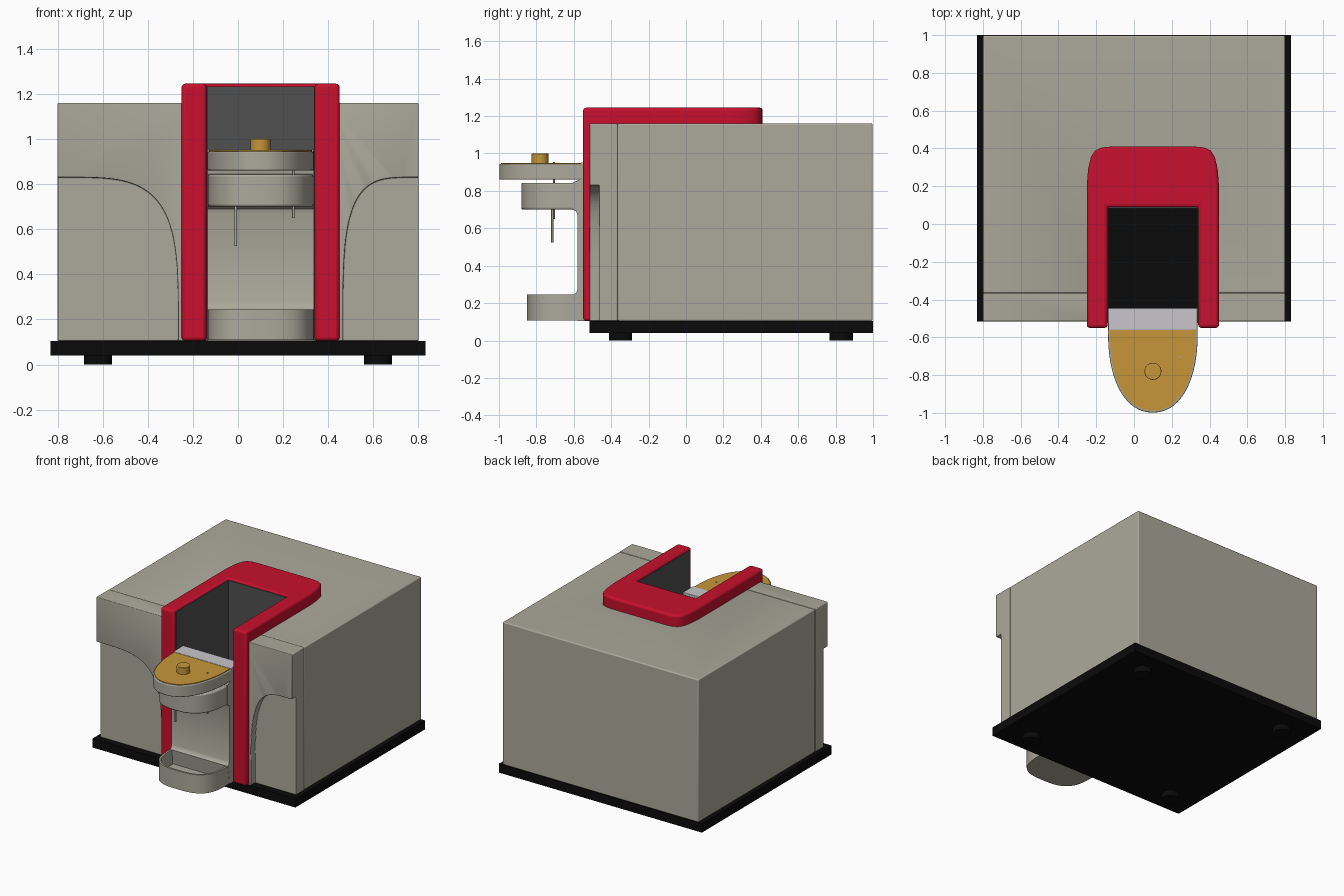
import bpy, bmesh, math

if "Cube" in bpy.data.objects:
    bpy.data.objects.remove(bpy.data.objects["Cube"])

CX = 0.1  # centre line of the brewing unit


def material(name, rgb):
    m = bpy.data.materials.new(name)
    m.diffuse_color = (*rgb, 1)
    m.use_nodes = True
    m.node_tree.nodes["Principled BSDF"].inputs["Base Color"].default_value = m.diffuse_color
    return m


BEIGE = material("warm_grey", (0.413, 0.397, 0.328))
RED = material("red", (0.578, 0.005, 0.026))
GOLD = material("gold", (0.565, 0.305, 0.042))
SILVER = material("silver", (0.578, 0.565, 0.597))
BLACK = material("black", (0.003, 0.003, 0.003))
DARK = material("dark_grey", (0.08, 0.08, 0.08))


def modifier(ob, kind, **settings):
    m = ob.modifiers.new(kind.lower(), kind)
    for key, value in settings.items():
        setattr(m, key, value)


def prism(name, points, lo, hi, mat, axis="z", bevel=0, segments=3, hollow=None):
    """Extrude a 2D outline along an axis; hollow=(wall, depth) sinks the top."""
    place = {"z": lambda a, b, c: (a, b, c),
             "y": lambda a, b, c: (a, c, b),
             "x": lambda a, b, c: (c, a, b)}[axis]
    bm = bmesh.new()
    bottom = [bm.verts.new(place(a, b, lo)) for a, b in points]
    top = [bm.verts.new(place(a, b, hi)) for a, b in points]
    bm.faces.new(bottom[::-1])
    cap = bm.faces.new(top)
    n = len(points)
    for i in range(n):
        j = (i + 1) % n
        bm.faces.new((bottom[i], bottom[j], top[j], top[i]))
    bmesh.ops.recalc_face_normals(bm, faces=bm.faces[:])
    if hollow:
        bmesh.ops.inset_region(bm, faces=[cap], thickness=hollow[0])
        inner = bmesh.ops.extrude_discrete_faces(bm, faces=[cap])["faces"][0]
        bmesh.ops.translate(bm, verts=inner.verts[:], vec=(0, 0, -hollow[1]))
    mesh = bpy.data.meshes.new(name)
    bm.to_mesh(mesh)
    bm.free()
    ob = bpy.data.objects.new(name, mesh)
    bpy.context.collection.objects.link(ob)
    mesh.materials.append(mat)
    if bevel:
        modifier(ob, "BEVEL", width=bevel, segments=segments,
                 limit_method="ANGLE", angle_limit=math.radians(40))
    return ob


def box(name, x, y, z, mat, **kw):
    return prism(name, [(x[0], y[0]), (x[1], y[0]), (x[1], y[1]), (x[0], y[1])],
                 z[0], z[1], mat, **kw)


def disc(name, x, y, r, z, mat, sides=32, **kw):
    ring = [(x + r * math.cos(t * math.tau / sides), y + r * math.sin(t * math.tau / sides))
            for t in range(sides)]
    return prism(name, ring, z[0], z[1], mat, **kw)


def power(v, n):
    return math.copysign(abs(v) ** (2 / n), v)


def tongue(half, back, start, front, n, steps=40):
    """Plan outline with a straight back and a rounded front."""
    pts = [(CX + half, back), (CX - half, back)]
    for i in range(steps + 1):
        t = math.pi * (1 - i / steps)
        pts.append((CX + half * power(math.cos(t), n),
                    start - (start - front) * power(max(math.sin(t), 0), n)))
    return pts


def cut(ob, cutter):
    cutter.hide_render = True
    cutter.hide_viewport = True
    cutter.display_type = "WIRE"
    modifier(ob, "BOOLEAN", operation="DIFFERENCE", solver="EXACT", object=cutter)


# Base plate and feet
box("base_plate", (-0.83, 0.83), (-0.515, 1.0), (0.04, 0.105), BLACK)
for x in (-0.62, 0.62):
    for y in (-0.35, 0.83):
        disc("foot", x, y, 0.062, (0, 0.045), BLACK)

# Housing and front fascia, both open in the middle for the brewing slot
slot = box("slot_cutter", (-0.19, 0.39), (-1, 0.14), (0, 2), BEIGE)
housing = box("housing", (-0.8, 0.8), (-0.366, 0.998), (0.105, 1.16), BEIGE)
fascia = box("fascia", (-0.8, 0.8), (-0.515, -0.366), (0.105, 1.16), BEIGE)
cut(housing, slot)
cut(fascia, slot)

# Sculpted recesses left and right of the fascia
for side, edge in ((-1, 0.535), (1, 0.335)):
    curve = []
    for i in range(33):
        t = i / 32 * math.pi / 2
        curve.append((side * (0.8 - edge * power(math.cos(t), 4)),
                      0.11 + 0.72 * power(math.sin(t), 4)))
    outline = [(side * 0.9, 0.0), (side * (0.8 - edge), 0.0)] + curve + [(side * 0.9, 0.83)]
    cut(fascia, prism("recess_cutter", outline, -0.7, -0.465, BEIGE, axis="y"))
modifier(housing, "BEVEL", width=0.008, segments=3, limit_method="ANGLE",
         angle_limit=math.radians(40))
modifier(fascia, "BEVEL", width=0.009, segments=3, limit_method="ANGLE",
         angle_limit=math.radians(40))

# Red arch: U shape in plan, standing proud of the top and the front
half_arch = [(0.24, 0.09), (0.24, -0.55), (0.35, -0.55), (0.35, 0.2), (0.343, 0.29),
             (0.328, 0.355), (0.305, 0.39), (0.27, 0.405), (0.22, 0.41)]
arch = [(CX + a, b) for a, b in half_arch] + [(CX - a, b) for a, b in half_arch[::-1]]
prism("red_arch", arch, 0.105, 1.245, RED, bevel=0.016)

# Dark lining of the slot
box("slot_lining_left", (-0.145, -0.136), (-0.525, 0.09), (0.105, 1.232), DARK)
box("slot_lining_right", (0.336, 0.345), (-0.525, 0.09), (0.105, 1.232), DARK)
box("slot_lining_back", (-0.145, 0.345), (0.083, 0.094), (0.105, 1.232), DARK)

# Central column with soft transitions to the tray and the brew head
column = [(-0.45, 0.105), (-0.58, 0.105), (-0.6, 0.245), (-0.587, 0.255), (-0.58, 0.275),
          (-0.58, 0.67), (-0.587, 0.69), (-0.605, 0.70), (-0.605, 0.845),
          (-0.57, 0.86), (-0.56, 0.94), (-0.45, 0.94)]
prism("column", column, -0.136, 0.336, BEIGE, axis="x")
box("hinge_plate", (-0.136, 0.336), (-0.562, -0.445), (0.935, 0.953), SILVER, bevel=0.003)

# Drip tray, brew head and lid
prism("drip_tray", tongue(0.235, -0.57, -0.6, -0.85, 3), 0.108, 0.245, BEIGE,
      hollow=(0.014, 0.11))
prism("brew_head", tongue(0.235, -0.56, -0.58, -0.88, 2.6), 0.70, 0.843, BEIGE, bevel=0.01)
prism("lid", tongue(0.237, -0.5, -0.58, -0.998, 2.2), 0.86, 0.945, BEIGE, bevel=0.006)
prism("lid_plate", tongue(0.228, -0.56, -0.58, -0.988, 2.2), 0.942, 0.95, GOLD)
disc("knob", CX, -0.78, 0.045, (0.945, 1.0), GOLD, bevel=0.004)

# Needles below the head
disc("long_needle", -0.01, -0.715, 0.006, (0.525, 0.72), BEIGE, sides=12)
disc("short_needle", 0.245, -0.705, 0.005, (0.65, 0.955), BEIGE, sides=12)

# Smooth shading with sharp edges kept
bpy.ops.object.select_all(action="DESELECT")
for ob in bpy.context.scene.objects:
    if not ob.hide_render:
        ob.select_set(True)
        bpy.context.view_layer.objects.active = ob
bpy.ops.object.shade_smooth_by_angle(angle=math.radians(35))
